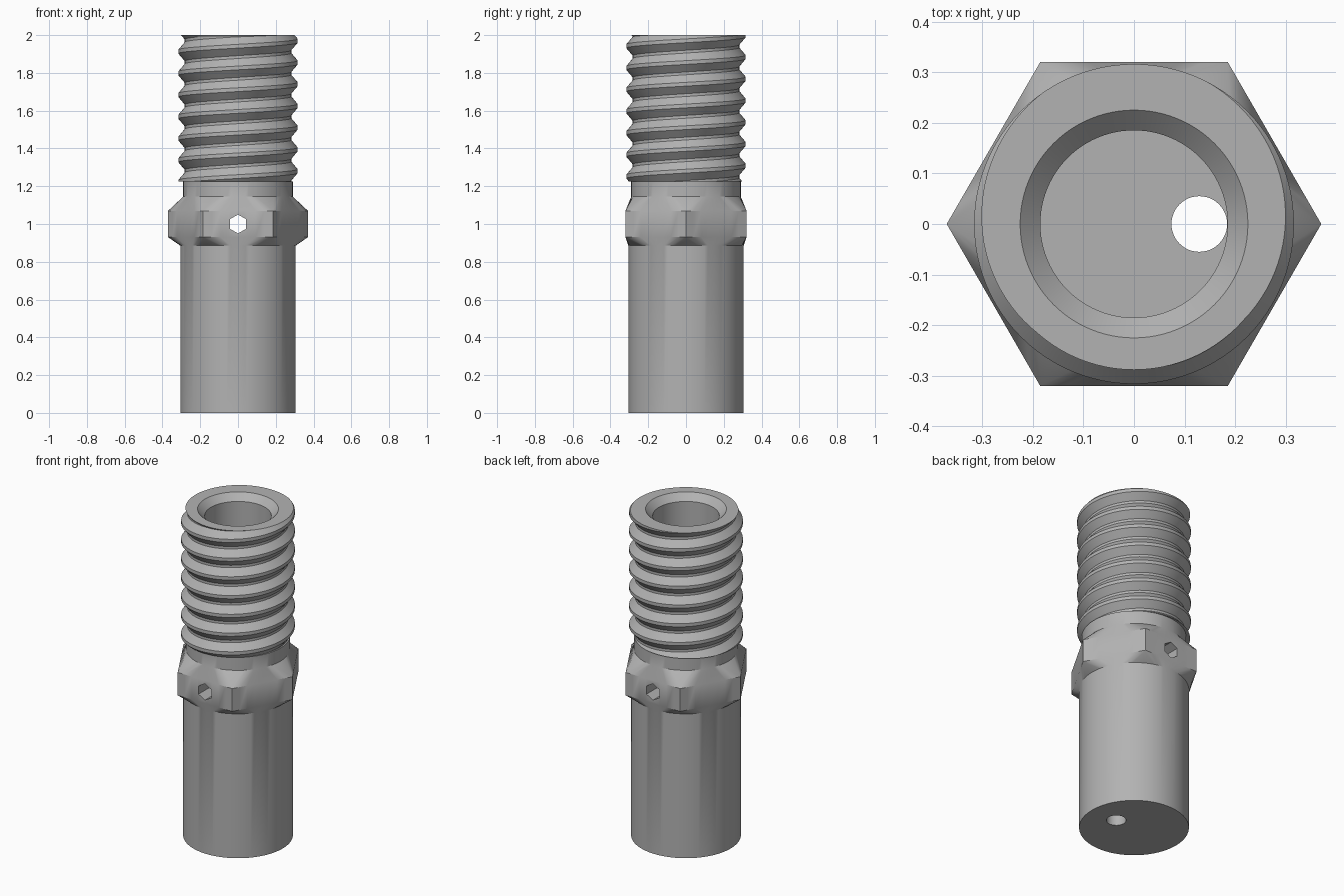
import bpy, bmesh
from math import sin, cos, pi, radians, floor
from mathutils import Matrix, Vector

cube = bpy.data.objects.get("Cube")
if cube:
    bpy.data.objects.remove(cube)

SIDES = 96
PITCH = 0.115
THREAD_BASE, TOP = 1.225, 2.0
HEX_R = 0.37

steel = bpy.data.materials.new("grey steel")
steel.use_nodes = True
grey = (0.45, 0.45, 0.45, 1)
steel.diffuse_color = grey
steel.node_tree.nodes["Principled BSDF"].inputs["Base Color"].default_value = grey


def make_object(name, bm):
    bmesh.ops.remove_doubles(bm, verts=bm.verts, dist=1e-5)
    bmesh.ops.recalc_face_normals(bm, faces=bm.faces)
    mesh = bpy.data.meshes.new(name)
    bm.to_mesh(mesh)
    bm.free()
    mesh.materials.append(steel)
    ob = bpy.data.objects.new(name, mesh)
    bpy.context.collection.objects.link(ob)
    return ob


def smooth(ob, angle):
    bpy.ops.object.select_all(action='DESELECT')
    ob.select_set(True)
    bpy.context.view_layer.objects.active = ob
    bpy.ops.object.shade_smooth_by_angle(angle=radians(angle))


def circle(r, z):
    return [Vector((r * cos(2 * pi * i / SIDES), r * sin(2 * pi * i / SIDES), z))
            for i in range(SIDES)]


def hexagon(z):
    # Samples near a corner gather on it, the rest spread along the flats
    corners = [Vector((HEX_R * cos(k * pi / 3), HEX_R * sin(k * pi / 3), z)) for k in range(6)]
    ring = []
    for i in range(SIDES):
        t = 6 * i / SIDES
        k = floor(t)
        f = min(max((t - k - 0.25) * 2, 0), 1)
        ring.append(corners[k].lerp(corners[(k + 1) % 6], f))
    return ring


# Shank, hex collar, neck, thread core and bore as one closed skin
bm = bmesh.new()
rings = [circle(0.305, 0), circle(0.305, 0.885), hexagon(0.93), hexagon(1.07),
         circle(0.29, 1.145), circle(0.29, THREAD_BASE), circle(0.282, THREAD_BASE),
         circle(0.282, TOP - 0.01), circle(0.288, TOP), circle(0.225, TOP),
         circle(0.185, TOP - 0.04), circle(0.185, 0.3)]
loops = [[bm.verts.new(p) for p in ring] for ring in rings]
for low, high in zip(loops, loops[1:]):
    for i in range(SIDES):
        j = (i + 1) % SIDES
        bm.faces.new((low[i], low[j], high[j], high[i]))
bm.faces.new(loops[0][::-1])
bm.faces.new(loops[-1])
body = make_object("fitting_body", bm)


def cut(ob, name, sides, radius, depth, matrix):
    bm = bmesh.new()
    bmesh.ops.create_cone(bm, cap_ends=True, segments=sides, radius1=radius,
                          radius2=radius, depth=depth, matrix=matrix)
    cutter = make_object(name, bm)
    cutter.hide_render = True
    mod = ob.modifiers.new(name, 'BOOLEAN')
    mod.operation = 'DIFFERENCE'
    mod.solver = 'EXACT'
    mod.object = cutter
    bpy.context.view_layer.objects.active = ob
    bpy.ops.object.modifier_apply(modifier=name)
    bpy.data.objects.remove(cutter)


# Off-centre drain hole through the base, hexagonal pin hole through the collar
cut(body, "drain_cutter", 48, 0.055, 0.8, Matrix.Translation((0.129, 0, 0)))
cut(body, "pin_cutter", 6, 0.05, 1.0,
    Matrix.Translation((0, 0, 1)) @ Matrix.Rotation(pi / 2, 4, 'X'))
smooth(body, 25)

# Right-handed thread ridge, trimmed flat at both ends
profile = [(0.27, -0.054), (0.282, -0.05), (0.316, -0.01),
           (0.316, 0.01), (0.282, 0.05), (0.27, 0.054)]
bm = bmesh.new()
turns = (TOP - THREAD_BASE) / PITCH + 1.2
steps = int(turns * SIDES)
previous = None
for s in range(steps + 1):
    a = 2 * pi * s / SIDES
    z = THREAD_BASE - 0.06 + PITCH * s / SIDES
    section = [bm.verts.new((r * cos(a), r * sin(a), z + dz)) for r, dz in profile]
    if previous:
        for i in range(len(profile)):
            j = (i + 1) % len(profile)
            bm.faces.new((previous[i], previous[j], section[j], section[i]))
    else:
        bm.faces.new(section)
    previous = section
bm.faces.new(previous)
for z, side in ((THREAD_BASE, -1), (TOP, 1)):
    result = bmesh.ops.bisect_plane(bm, geom=bm.verts[:] + bm.edges[:] + bm.faces[:],
                                    plane_co=(0, 0, z), plane_no=(0, 0, side),
                                    clear_outer=True)
    edges = [e for e in result["geom_cut"] if isinstance(e, bmesh.types.BMEdge)]
    bmesh.ops.holes_fill(bm, edges=edges, sides=0)
thread = make_object("thread_ridge", bm)
smooth(thread, 25)
